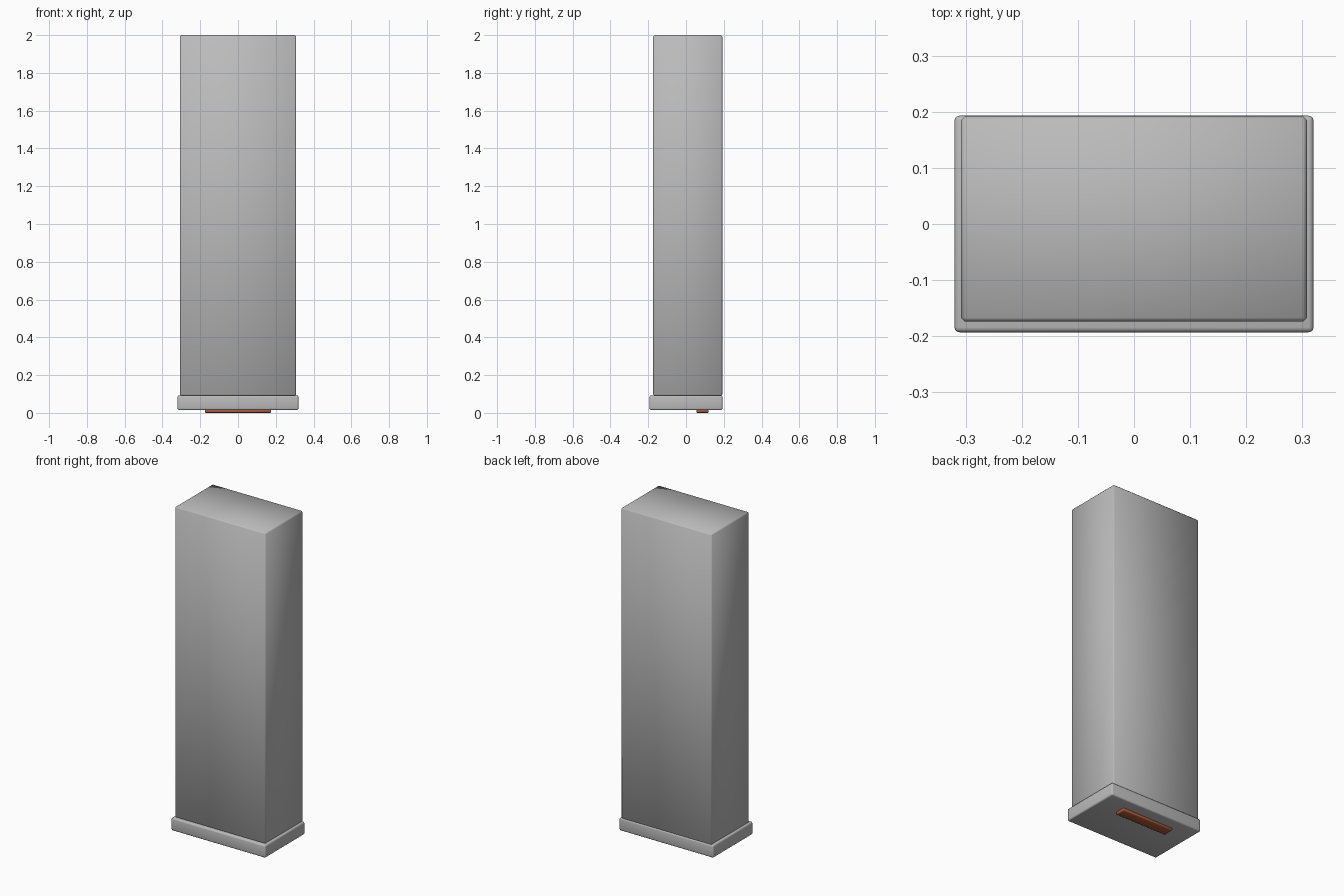
import bpy
import math

default = bpy.data.objects.get("Cube")
if default:
    bpy.data.objects.remove(default, do_unlink=True)


def material(name, colour):
    mat = bpy.data.materials.new(name)
    mat.use_nodes = True
    mat.diffuse_color = (*colour, 1)
    mat.node_tree.nodes["Principled BSDF"].inputs["Base Color"].default_value = (*colour, 1)
    return mat


def rounded_box(name, low, high, mat, bevel, segments):
    centre = [(a + b) / 2 for a, b in zip(low, high)]
    bpy.ops.mesh.primitive_cube_add(size=1, location=centre)
    obj = bpy.context.object
    obj.name = name
    obj.scale = [b - a for a, b in zip(low, high)]
    bpy.ops.object.transform_apply(location=False, rotation=False, scale=True)
    mod = obj.modifiers.new("edge_rounding", "BEVEL")
    mod.width = bevel
    mod.segments = segments
    bpy.ops.object.modifier_apply(modifier=mod.name)
    bpy.ops.object.shade_smooth_by_angle(angle=math.radians(60))
    obj.data.materials.append(mat)
    return obj


grey = material("grey_metal", (0.5, 0.5, 0.5))
brown = material("brown_pad", (0.4, 0.1, 0.04))

# Tall cabinet body, flush with the back of the plinth
rounded_box("body", (-0.308, -0.174, 0.09), (0.308, 0.192, 2.0), grey, 0.007, 1)

# Wider plinth with softened edges
rounded_box("plinth", (-0.32, -0.193, 0.015), (0.32, 0.193, 0.093), grey, 0.009, 3)

# Long pad under the plinth, towards the back
rounded_box("foot_pad", (-0.175, 0.055, 0.0), (0.175, 0.12, 0.02), brown, 0.005, 2)
